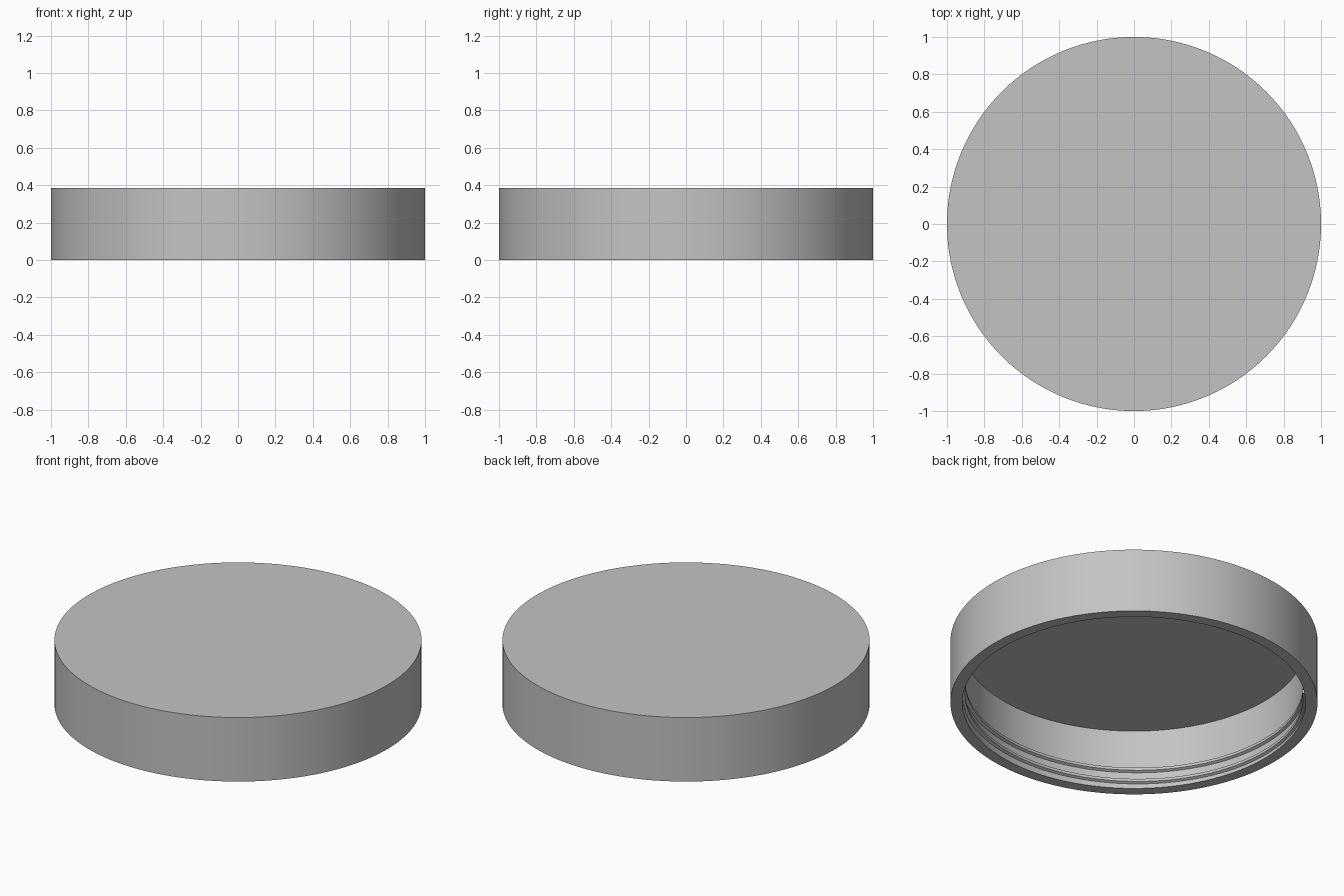
import bpy
import bmesh
from math import cos, sin, pi, radians

SEGMENTS = 128
HEIGHT, INNER_RADIUS, CEILING = 0.385, 0.935, 0.36

default_cube = bpy.data.objects.get("Cube")
if default_cube:
    bpy.data.objects.remove(default_cube)

grey = bpy.data.materials.new("plain grey")
grey.use_nodes = True
colour = (0.55, 0.55, 0.55, 1)
grey.diffuse_color = colour
grey.node_tree.nodes["Principled BSDF"].inputs["Base Color"].default_value = colour


def finish(name, bm):
    """Turn a bmesh into a grey object with sharp rims and smooth walls."""
    bmesh.ops.recalc_face_normals(bm, faces=bm.faces)
    mesh = bpy.data.meshes.new(name)
    bm.to_mesh(mesh)
    bm.free()
    obj = bpy.data.objects.new(name, mesh)
    bpy.context.collection.objects.link(obj)
    mesh.materials.append(grey)
    bpy.ops.object.select_all(action="DESELECT")
    obj.select_set(True)
    bpy.context.view_layer.objects.active = obj
    bpy.ops.object.shade_smooth_by_angle(angle=radians(30))
    return obj


def ring(bm, radius, z):
    return [bm.verts.new((radius * cos(2 * pi * i / SEGMENTS),
                          radius * sin(2 * pi * i / SEGMENTS), z))
            for i in range(SEGMENTS)]


# Lid shell: ceiling, inner wall, rim, outer wall and top
bm = bmesh.new()
profile = [(INNER_RADIUS, CEILING), (INNER_RADIUS, 0), (1, 0), (1, HEIGHT)]
rings = [ring(bm, r, z) for r, z in profile]
for a, b in zip(rings, rings[1:]):
    for i in range(SEGMENTS):
        j = (i + 1) % SEGMENTS
        bm.faces.new((a[i], a[j], b[j], b[i]))
bm.faces.new(rings[0])
bm.faces.new(rings[-1])
finish("lid_shell", bm)

# Screw thread: a tapered ridge swept in a helix up the inner wall
PITCH, TURNS, START_Z = 0.07, 2, 0.025
section = [(INNER_RADIUS + 0.01, -0.02), (INNER_RADIUS - 0.015, -0.008),
           (INNER_RADIUS - 0.015, 0.008), (INNER_RADIUS + 0.01, 0.02)]
bm = bmesh.new()
steps = SEGMENTS * TURNS
loops = []
for i in range(steps + 1):
    angle = 2 * pi * i / SEGMENTS + 0.75 * pi
    lift = START_Z + PITCH * i / SEGMENTS
    loops.append([bm.verts.new((r * cos(angle), r * sin(angle), lift + z))
                  for r, z in section])
for a, b in zip(loops, loops[1:]):
    for k in range(len(section)):
        m = (k + 1) % len(section)
        bm.faces.new((a[k], a[m], b[m], b[k]))
bm.faces.new(loops[0])
bm.faces.new(loops[-1])
finish("screw_thread", bm)
